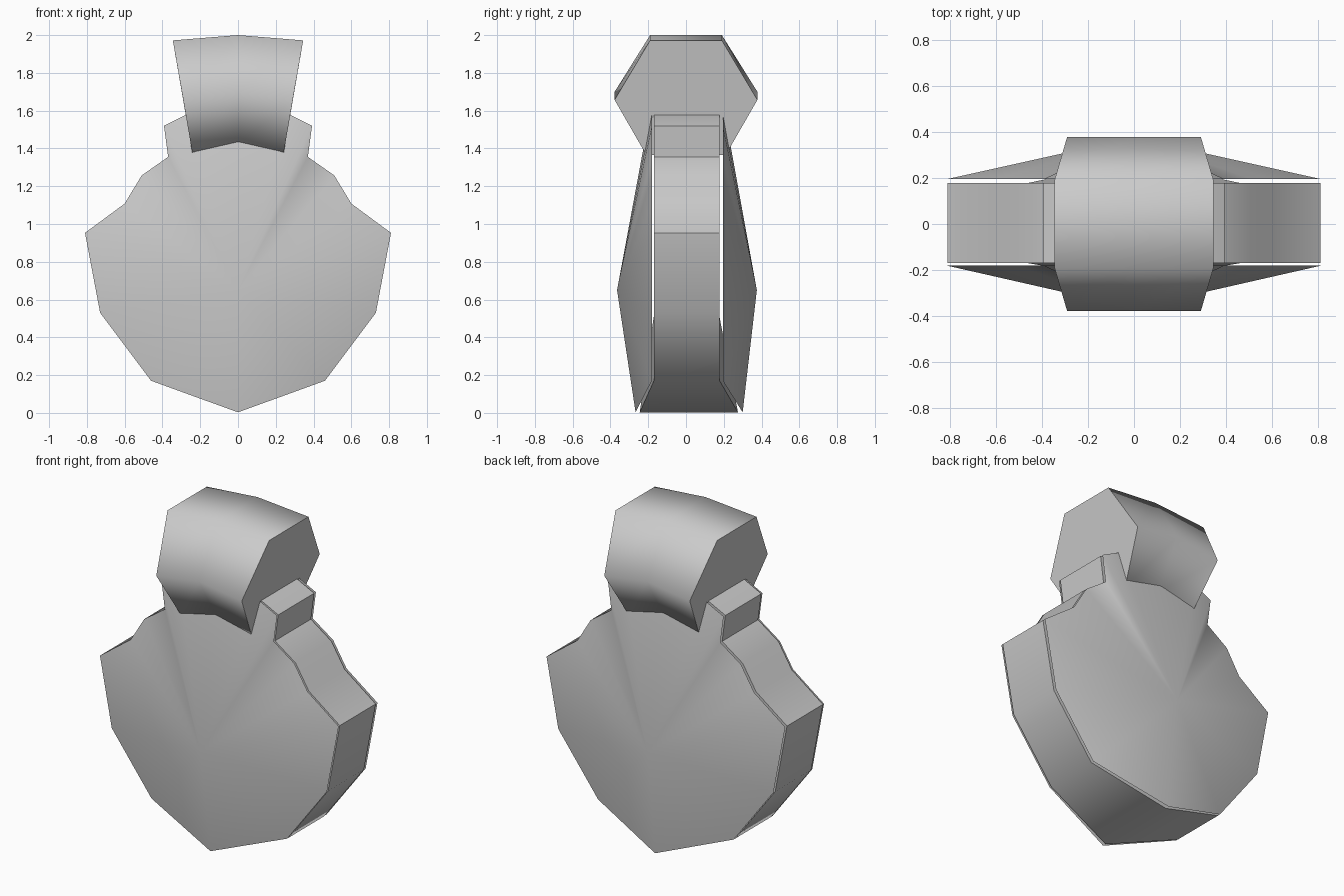
import bpy
import bmesh
from math import radians

cube = bpy.data.objects.get("Cube")
if cube:
    bpy.data.objects.remove(cube, do_unlink=True)

grey = bpy.data.materials.new("plain grey")
grey.use_nodes = True
grey.diffuse_color = (0.6, 0.6, 0.6, 1)
grey.node_tree.nodes["Principled BSDF"].inputs["Base Color"].default_value = (0.6, 0.6, 0.6, 1)


def finish(name, bm, angle):
    bmesh.ops.recalc_face_normals(bm, faces=bm.faces)
    mesh = bpy.data.meshes.new(name)
    bm.to_mesh(mesh)
    bm.free()
    mesh.materials.append(grey)
    obj = bpy.data.objects.new(name, mesh)
    bpy.context.collection.objects.link(obj)
    bpy.ops.object.select_all(action='DESELECT')
    obj.select_set(True)
    bpy.context.view_layer.objects.active = obj
    bpy.ops.object.shade_smooth_by_angle(angle=radians(angle))
    return obj


def fan(bm, ring, centre):
    c = bm.verts.new(centre)
    for i, v in enumerate(ring):
        bm.faces.new((v, ring[(i + 1) % len(ring)], c))


def bridge(bm, a, b):
    for i in range(len(a)):
        j = (i + 1) % len(a)
        bm.faces.new((a[i], a[j], b[j], b[i]))


# Body outline, mirrored about the middle
half = [(0.46, 0.17), (0.73, 0.53), (0.81, 0.953), (0.6, 1.108), (0.51, 1.257),
        (0.37, 1.355), (0.392, 1.52), (0.275, 1.578)]
outline = [(0, 0.003)] + half + [(0, 1.64)] + [(-x, z) for x, z in reversed(half)]


def rim(bm, y, y_bottom):
    return [bm.verts.new((x, y_bottom if i == 0 else y, z))
            for i, (x, z) in enumerate(outline)]


# Edge band, flaring at the bottom point
bm = bmesh.new()
front = rim(bm, -0.17, -0.245)
back = rim(bm, 0.178, 0.275)
bridge(bm, front, back)
fan(bm, front, (0, -0.15, 0.65))
fan(bm, back, (0, 0.15, 0.65))
finish("edge_band", bm, 45)

# Shallow domed plates on the two faces
for name, y, low, peak in (("front_plate", -0.181, -0.267, -0.365),
                           ("back_plate", 0.195, 0.3, 0.375)):
    bm = bmesh.new()
    ring = rim(bm, y, low)
    fan(bm, ring, (0, peak, 0.65))
    fan(bm, ring, (0, y, 0.65))
    finish(name, bm, 35)

# Hexagonal hanging loop, bent downward at both ends
bm = bmesh.new()
section = [(-0.19, 0), (0.19, 0), (0.378, 1), (0.21, 2), (-0.21, 2), (-0.378, 1)]
end_x = (0.345, 0.29, 0.24)
end_z = (1.972, 1.657, 1.365)
mid_z = (2.0, 1.7, 1.42)
rings = [[bm.verts.new((side * end_x[k], y, end_z[k] if side else mid_z[k]))
          for y, k in section] for side in (-1, 0, 1)]
bridge(bm, rings[0], rings[1])
bridge(bm, rings[1], rings[2])
bm.faces.new(rings[0])
bm.faces.new(rings[2])
finish("hanging_loop", bm, 70)
